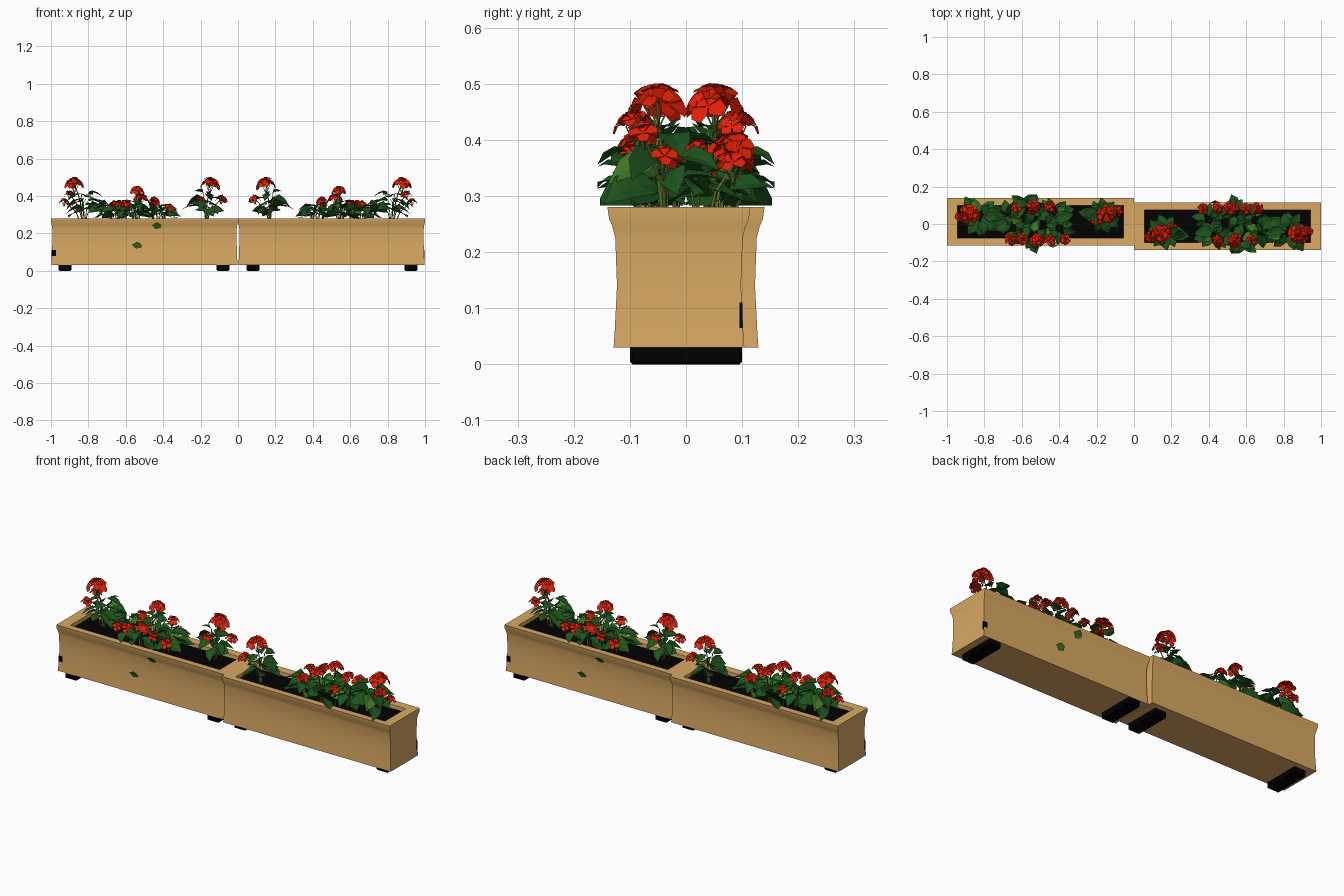
import bpy, bmesh, math, random
from mathutils import Vector, Matrix

if "Cube" in bpy.data.objects:
    bpy.data.objects.remove(bpy.data.objects["Cube"])

random.seed(11)


def mat(name, r, g, b):
    m = bpy.data.materials.new(name)
    m.diffuse_color = (r, g, b, 1)
    m.use_nodes = True
    m.node_tree.nodes["Principled BSDF"].inputs["Base Color"].default_value = m.diffuse_color
    return m


WOOD = mat("light_wood", 0.70, 0.40, 0.125)
BLACK = mat("black_rubber", 0.0, 0.0, 0.0)
SOIL = mat("dark_soil", 0.0005, 0.0005, 0.0005)
GREEN = mat("leaf_green", 0.012, 0.09, 0.012)
LIGHT = mat("light_leaf_green", 0.045, 0.18, 0.016)
DARK = mat("deep_leaf_green", 0.008, 0.055, 0.010)
RED = mat("petal_red", 0.76, 0.014, 0.002)
STEM = mat("stem_green", 0.12, 0.17, 0.03)
CX, CY = -0.5, 0.0125   # centre of the left planter


def finish(bm, name, mats, smooth=None):
    """Left object plus its copy turned half round for the right planter."""
    me = bpy.data.meshes.new(name)
    bm.to_mesh(me)
    bm.free()
    for m in mats:
        me.materials.append(m)
    if smooth:
        me.shade_smooth()
        me.set_sharp_from_angle(angle=smooth)
    for side, ang in (("left", 0), ("right", math.pi)):
        ob = bpy.data.objects.new(side + "_" + name, me)
        ob.rotation_euler.z = ang
        bpy.context.collection.objects.link(ob)


def ring(bm, ix, iy, z):
    hx, hy = 0.5 - ix, 0.1275 - iy
    return [bm.verts.new((CX + sx * hx, CY + sy * hy, z))
            for sx, sy in ((-1, -1), (1, -1), (1, 1), (-1, 1))]


def block(bm, x0, x1, y0, y1, z0, z1):
    m = Matrix.Translation(((x0 + x1) / 2, (y0 + y1) / 2, (z0 + z1) / 2))
    m = m @ Matrix.Diagonal((x1 - x0, y1 - y0, z1 - z0, 1))
    return bmesh.ops.create_cube(bm, size=1, matrix=m)["verts"]


# wooden box: lofted rectangles with a flared rim and wide flat lip
bm = bmesh.new()
section = [(0.002, 0.011, 0.03), (0.004, 0.013, 0.06), (0.007, 0.017, 0.14),
           (0.007, 0.014, 0.225), (0.004, 0.009, 0.245), (0.001, 0.003, 0.259),
           (0, 0, 0.28), (0.056, 0.040, 0.277), (0.058, 0.042, 0.245)]
rings = [ring(bm, *s) for s in section]
for a, b in zip(rings, rings[1:]):
    for i in range(4):
        j = (i + 1) % 4
        bm.faces.new((a[i], a[j], b[j], b[i]))
bm.faces.new(rings[0][::-1])
finish(bm, "planter_box", [WOOD], math.radians(40))

# soil
bm = bmesh.new()
block(bm, CX - 0.443, CX + 0.443, CY - 0.087, CY + 0.087, 0.235, 0.257)
finish(bm, "soil", [SOIL])

# feet with softened edges, and the dark chip at the outer corner
bm = bmesh.new()
for x in (-0.96, -0.115):
    block(bm, x, x + 0.07, -0.1, 0.1, 0, 0.035)
bmesh.ops.bevel(bm, geom=bm.edges[:], offset=0.005, segments=1, affect='EDGES')
block(bm, -0.997, -0.973, -0.101, -0.095, 0.065, 0.11)
finish(bm, "feet", [BLACK])


# ---------- plants ----------
def leaf(bm, base, ang, elev, length, width, mi, roll=0.0, cup=0.12, droop=0.45):
    """Folded pointed blade bending downwards."""
    d = Vector((math.cos(ang) * math.cos(elev), math.sin(ang) * math.cos(elev), math.sin(elev)))
    s = Matrix.Rotation(roll, 3, d) @ Vector((-math.sin(ang), math.cos(ang), 0))
    u = d.cross(s)

    def pt(t, w):
        p = base + d * (t * length) + s * (w * width / 2) + u * (abs(w) * width * cup)
        p.z = max(0.283, p.z - droop * length * t * t)
        p.y = max(-0.158, min(0.158, p.y))
        p.x = max(-0.99, min(-0.02, p.x))
        return bm.verts.new(p)
    mid = [pt(t, 0) for t in (0, 0.35, 0.7, 1)]
    for sg in (1, -1):
        e = [pt(0.3, sg), pt(0.68, 0.75 * sg)]
        for f in ((mid[0], mid[1], e[0]), (mid[1], mid[2], e[1], e[0]), (mid[2], mid[3], e[1])):
            bm.faces.new(f if sg < 0 else f[::-1]).material_index = mi


def tube(bm, a, b, r):
    """Thin three-sided stem."""
    q = (b - a).to_track_quat('Z', 'Y')
    off = [q @ Vector((r * math.cos(k * 2.0944), r * math.sin(k * 2.0944), 0)) for k in range(3)]
    lo = [bm.verts.new(a + o) for o in off]
    hi = [bm.verts.new(b + o * 0.7) for o in off]
    for i in range(3):
        j = (i + 1) % 3
        bm.faces.new((lo[i], lo[j], hi[j], hi[i]))


def flower_head(bm, c, r):
    """Loose dome of florets, each with four broad petals."""
    n = 6 if r > 0.045 else 4 if r > 0.03 else 3
    for k in range(n):
        ph = k * 2.4 + random.random()
        t = math.sqrt((k + 0.2) / n)
        o = Vector((math.cos(ph) * t, math.sin(ph) * t, 0.7 * (1 - t * t) - 0.2))
        p = c + o * (r * 0.68)
        q = Vector((o.x * 1.1, o.y * 1.1, 0.7)).to_track_quat('Z', 'Y')
        size = max(0.024, r * 0.58) * random.uniform(0.85, 1.15)
        spin = random.random() * 3
        for i in range(4):
            pts = [(0, 0, -0.2), (0.55, -0.48, 0.1), (1, -0.25, -0.1), (1, 0.3, -0.1), (0.55, 0.48, 0.1)]
            rot = Matrix.Rotation(spin + i * math.pi / 2, 3, 'Z')
            bm.faces.new([bm.verts.new(p + q @ (rot @ Vector(v)) * size) for v in pts])


# foliage clumps: x, y, leaf count, low z, high z, shortest and longest leaf
clumps = [(-0.82, 0.035, 14, 0.31, 0.42, 0.09, 0.13),
          (-0.17, 0.045, 13, 0.31, 0.42, 0.08, 0.12),
          (-0.56, 0.085, 12, 0.30, 0.38, 0.07, 0.10),
          (-0.43, 0.06, 10, 0.30, 0.36, 0.07, 0.10),
          (-0.68, 0.04, 10, 0.30, 0.36, 0.07, 0.10),
          (-0.54, -0.06, 12, 0.30, 0.36, 0.07, 0.10),
          (-0.65, -0.02, 9, 0.30, 0.35, 0.07, 0.10),
          (-0.40, -0.02, 10, 0.30, 0.35, 0.07, 0.10)]
leaves, stems, heads = bmesh.new(), bmesh.new(), bmesh.new()
for x, y, n, z0, z1, l0, l1 in clumps:
    for k in range(n):
        f = k / (n - 1)
        ang = k * 2.4 + random.uniform(-0.3, 0.3)
        base = Vector((x, y, z0 + (z1 - z0) * f))
        base += Vector((math.cos(ang), math.sin(ang), 0)) * 0.018
        L = random.uniform(l0, l1) * (1.05 - 0.4 * f)
        leaf(leaves, base, ang, random.uniform(-0.2, 0.6), L, L * random.uniform(0.65, 0.85),
             random.choice((0, 0, 0, 0, 0, 2, 1)), random.uniform(-0.7, 0.7))
        if k % 3 == 0:
            tube(stems, Vector((x, y, 0.25)), base, 0.003)

# long arching leaves reaching over the open soil
for x, y, z, ang in ((-0.81, 0.04, 0.37, 0.1), (-0.82, 0.03, 0.35, -0.5), (-0.19, 0.05, 0.34, 3.0),
                     (-0.43, 0.03, 0.34, 0.2), (-0.66, 0.0, 0.34, 3.3)):
    leaf(leaves, Vector((x, y, z)), ang, 0.35, 0.12, 0.07, 0)

# fallen leaves lying against the box front
for x, z, lean in ((-0.435, 0.24, 0.014), (-0.54, 0.135, 0.008)):
    pts = [(-0.026, 0.004), (-0.006, -0.018), (0.024, -0.010), (0.022, 0.008), (0.002, 0.02)]
    f = leaves.faces.new([leaves.verts.new((x + a, -0.112 - lean * b / 0.02, z + b)) for a, b in pts])
    f.material_index = 1

# flower heads: x, y, z, radius, stem foot x, y
flowers = [(-0.875, 0.052, 0.468, 0.06, -0.83, 0.04), (-0.93, 0.04, 0.37, 0.03, -0.84, 0.04),
           (-0.90, 0.075, 0.41, 0.032, -0.83, 0.04), (-0.15, 0.052, 0.468, 0.06, -0.17, 0.05),
           (-0.20, 0.02, 0.38, 0.028, -0.17, 0.05), (-0.09, 0.07, 0.385, 0.034, -0.17, 0.05),
           (-0.54, 0.09, 0.43, 0.046, -0.55, 0.08), (-0.45, 0.09, 0.375, 0.036, -0.45, 0.07),
           (-0.63, 0.085, 0.36, 0.03, -0.62, 0.06), (-0.66, -0.085, 0.355, 0.042, -0.63, -0.04),
           (-0.60, -0.08, 0.36, 0.034, -0.6, -0.05),
           (-0.52, -0.085, 0.39, 0.046, -0.53, -0.06), (-0.45, -0.09, 0.36, 0.038, -0.46, -0.05),
           (-0.37, -0.08, 0.34, 0.028, -0.41, -0.04)]
for x, y, z, r, fx, fy in flowers:
    top = Vector((x, y, z))
    foot = Vector((fx, fy, 0.25))
    knee = foot.lerp(top, 0.55) + Vector(((fx - x) * 0.25, (fy - y) * 0.25, 0))
    tube(stems, foot, knee, 0.004)
    tube(stems, knee, top, 0.0035)
    for k in range(4):
        a = k * 1.57 + 0.4
        tube(stems, top - Vector((0, 0, r * 0.9)),
             top + Vector((math.cos(a), math.sin(a), -0.3)) * r * 0.4, 0.002)
    flower_head(heads, top, r)

finish(leaves, "leaves", [GREEN, LIGHT, DARK])
finish(stems, "stems", [STEM])
finish(heads, "flowers", [RED])
